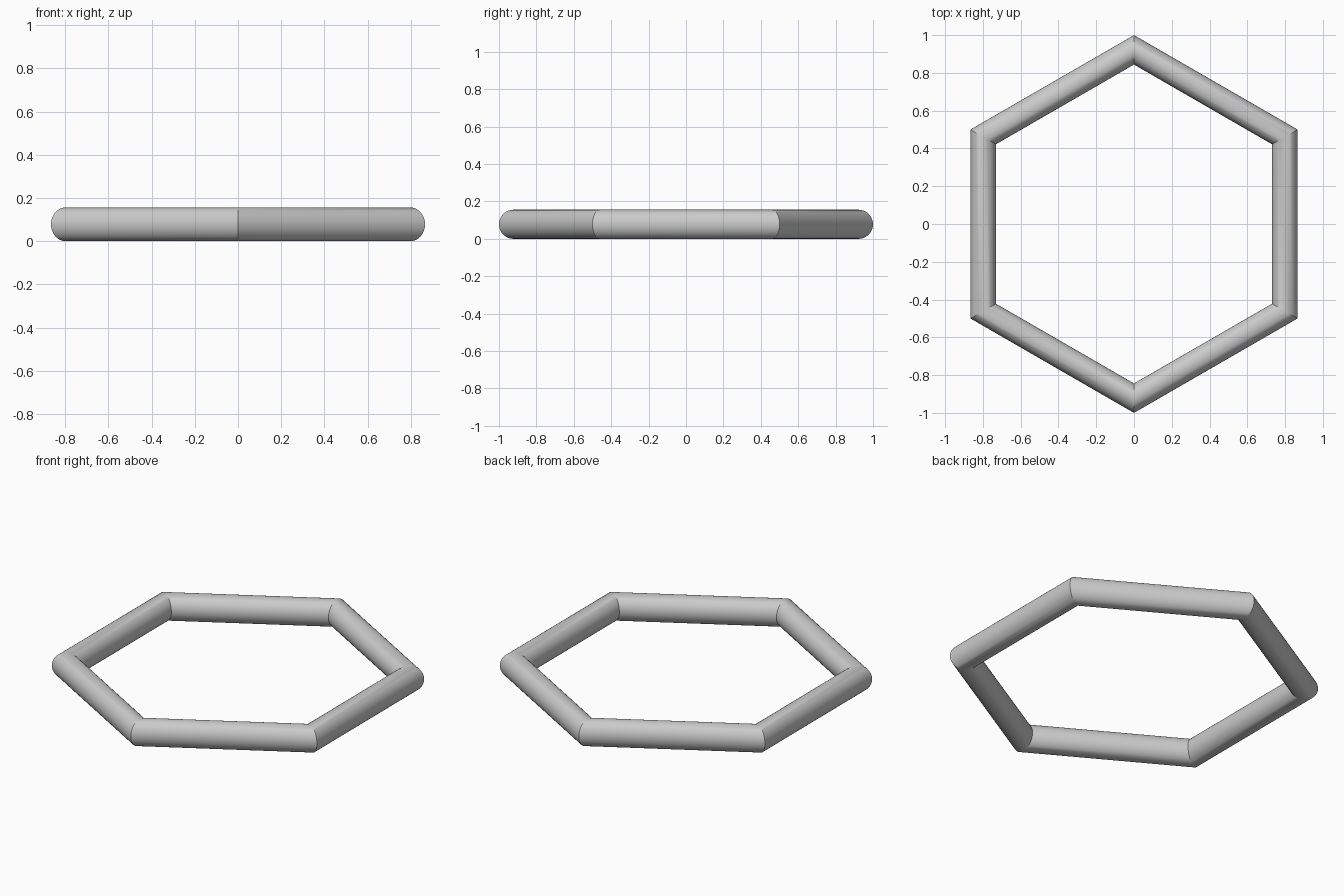
import bpy
import math

if "Cube" in bpy.data.objects:
    bpy.data.objects.remove(bpy.data.objects["Cube"])

# Hexagonal ring: round tube mitred at six corners
TUBE = 0.078
bpy.ops.mesh.primitive_torus_add(
    major_segments=6, minor_segments=32,
    major_radius=1 - TUBE, minor_radius=TUBE,
    location=(0, 0, TUBE), rotation=(0, 0, math.radians(30)))
ring = bpy.context.object
ring.name = "hexagonal_ring"

# Smooth around the tube, crisp at the corners
bpy.ops.object.shade_smooth_by_angle(angle=math.radians(25))
